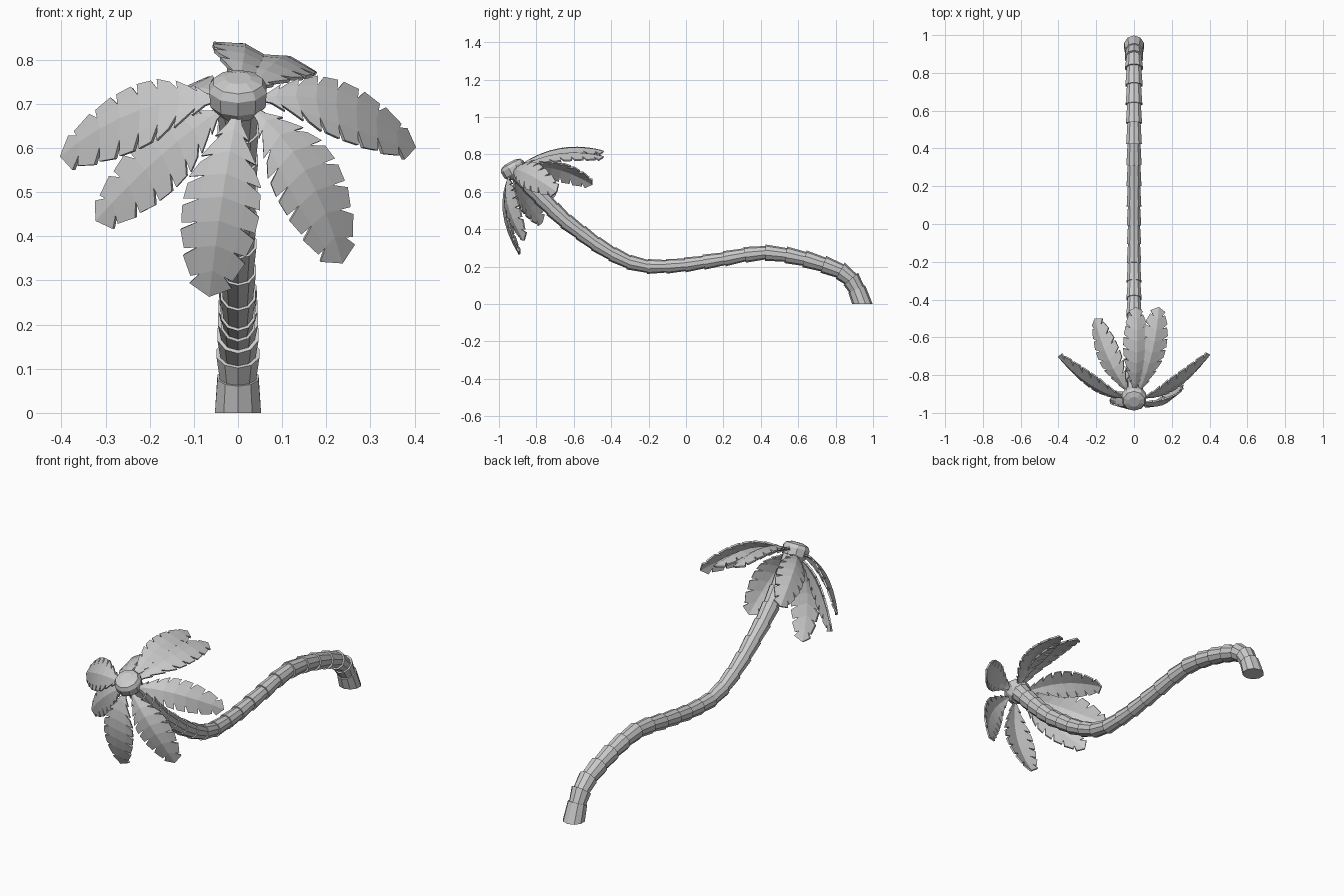
import bpy, bmesh, math
from mathutils import Vector

if "Cube" in bpy.data.objects:
    bpy.data.objects.remove(bpy.data.objects["Cube"])


def finish(bm, name, thick=0):
    bmesh.ops.recalc_face_normals(bm, faces=bm.faces)
    me = bpy.data.meshes.new(name)
    bm.to_mesh(me)
    bm.free()
    ob = bpy.data.objects.new(name, me)
    bpy.context.collection.objects.link(ob)
    if thick:
        m = ob.modifiers.new("thickness", 'SOLIDIFY')
        m.thickness = thick
        m.offset = 0
    return ob


def ring(bm, c, axis, r, n=10):
    u = Vector((1, 0, 0))
    v = axis.normalized().cross(u)
    return [bm.verts.new(c + r * (u * math.cos(a) + v * math.sin(a)))
            for a in (2 * math.pi * (k + .5) / n for k in range(n))]


def loft(bm, rings):
    n = len(rings[0])
    for a, b in zip(rings, rings[1:]):
        for k in range(n):
            bm.faces.new((a[k], a[(k + 1) % n], b[(k + 1) % n], b[k]))
    bm.faces.new(rings[0])
    bm.faces.new(rings[-1])


# Trunk: overlapping flared segments along a winding path (y, z)
path = [(.943, 0), (.915, .075), (.885, .13), (.83, .175), (.74, .21), (.64, .24),
        (.54, .262), (.43, .275), (.32, .264), (.21, .243), (.1, .225), (0, .21),
        (-.1, .202), (-.2, .2), (-.3, .222), (-.39, .265), (-.48, .32), (-.56, .38),
        (-.64, .44), (-.71, .505), (-.775, .57), (-.835, .635), (-.89, .695)]
pts = [Vector((0, y, z)) for y, z in path]
last = len(pts) - 1
tan = [(pts[min(i + 1, last)] - pts[max(i - 1, 0)]).normalized() for i in range(last + 1)]
tan[0] = Vector((0, 0, 1))
bm = bmesh.new()
for i in range(last):
    r = .036 + .012 * abs(i / last - .5) ** 1.5 * 2.8
    lo, hi = (.055, .049) if i == 0 else (r * .92, r * 1.1)
    loft(bm, [ring(bm, pts[i], tan[i], lo),
              ring(bm, pts[i + 1] + tan[i + 1] * .006, tan[i + 1], hi)])
finish(bm, "trunk")

# Crown cap: tilted faceted knob
bm = bmesh.new()
axis = Vector((0, -.47, .88)).normalized()
base = Vector((0, -.905, .69))
loft(bm, [ring(bm, base + axis * h, axis, r)
          for h, r in ((-.01, .047), (.015, .066), (.05, .068), (.068, .058), (.078, .03))])
finish(bm, "crown_cap")


# Fronds: arched midrib with notched blades on both sides
def width(t):
    prof = [(0, .012), (.2, .05), (.42, .082), (.68, .075), (.87, .045), (1, 0)]
    for (a, wa), (b, wb) in zip(prof, prof[1:]):
        if t <= b:
            return wa + (wb - wa) * (t - a) / (b - a)
    return 0


def frond(name, root, mid, tip, up, scale=1, lobes=8):
    root, mid, tip, up = map(Vector, (root, mid, tip, up))
    ctrl = 2 * mid - (root + tip) / 2

    def at(t, w):
        p = root * (1 - t) ** 2 + ctrl * 2 * t * (1 - t) + tip * t * t
        d = ((ctrl - root) * (1 - t) + (tip - ctrl) * t).normalized()
        side = d.cross(up).normalized()
        return p + side * w - side.cross(d) * abs(w) * .25

    bm = bmesh.new()
    for s in (-1, 1):
        for i in range(lobes):
            a, b = i / lobes, (i + 1) / lobes
            wa, wb = (s * scale * width(t) for t in (a, b))
            sh = .05
            ia, ib = min(a + sh * .6, 1), min(b + sh * .6, 1)
            oa, ob = min(a + sh + .035, 1), min(b + sh, 1)
            v = [bm.verts.new(p) for p in (
                at(a, 0), at(b, 0), at(ib, wb * .6), at(ia, wa * .6),
                at(ob, wb * 1.04), at(oa, wa * 1.04))]
            bm.faces.new((v[0], v[1], v[2], v[3]))
            bm.faces.new((v[3], v[2], v[4], v[5]))
    bmesh.ops.remove_doubles(bm, verts=bm.verts, dist=.0005)
    finish(bm, name, .009)


frond("frond_left", (-.04, -.92, .71), (-.22, -.855, .685), (-.4, -.7, .58), (-.3, -.8, .45))
frond("frond_right", (.04, -.92, .71), (.22, -.855, .70), (.4, -.69, .6), (.3, -.8, .45), .9)
frond("frond_lower_left", (-.03, -.92, .69), (-.17, -.88, .585), (-.32, -.77, .435), (-.25, -.9, .3), .9)
frond("frond_front", (0, -.94, .69), (-.035, -.975, .49), (-.065, -.89, .265), (0, -1, .2), 1.05)
frond("frond_lower_right", (.03, -.94, .69), (.15, -.955, .55), (.235, -.865, .34), (.2, -.95, .3))
frond("frond_back_top", (0, -.9, .73), (.015, -.68, .825), (.01, -.44, .815), (.3, -.1, 1), .85)
frond("frond_back_right", (.02, -.9, .72), (.095, -.68, .80), (.13, -.44, .785), (.3, 0, 1), .9)
frond("frond_back_left", (-.02, -.9, .71), (-.13, -.72, .73), (-.205, -.5, .64), (-.6, -.1, .8), .9)
